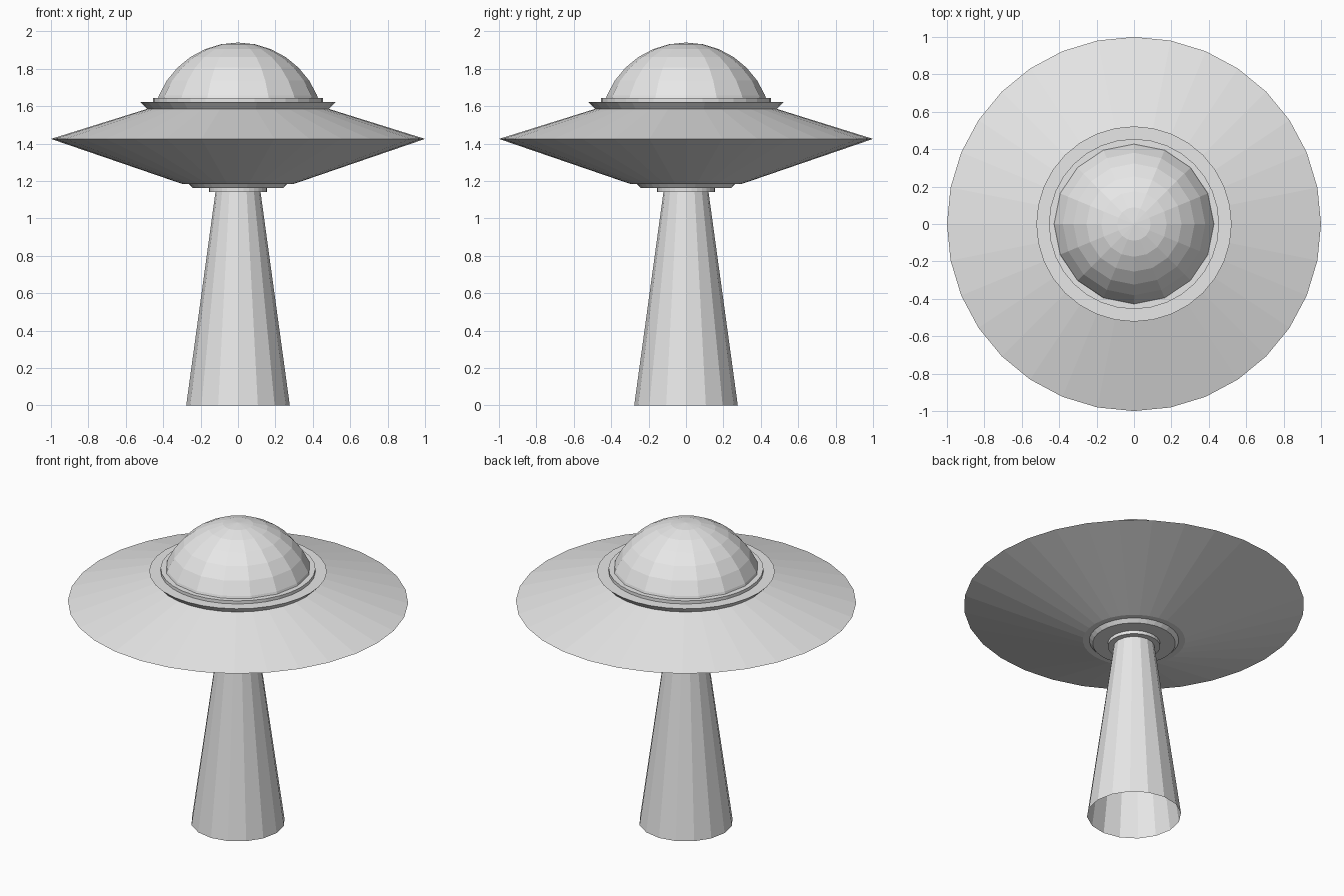
import bpy, bmesh
from math import sin, cos, pi

cube = bpy.data.objects.get("Cube")
if cube:
    bpy.data.objects.remove(cube, do_unlink=True)

grey = bpy.data.materials.new("light_grey")
grey.use_nodes = True
colour = (0.8, 0.8, 0.8, 1)
grey.diffuse_color = colour
grey.node_tree.nodes["Principled BSDF"].inputs["Base Color"].default_value = colour


def lathe(name, profile, sides):
    """Revolve (radius, height) points, listed from bottom to top, around z."""
    bm = bmesh.new()
    rings = []
    for r, z in profile:
        if r == 0:
            rings.append([bm.verts.new((0, 0, z))] * sides)
        else:
            rings.append([bm.verts.new((r * cos(2 * pi * i / sides),
                                        r * sin(2 * pi * i / sides), z))
                          for i in range(sides)])
    for low, high in zip(rings, rings[1:]):
        for i in range(sides):
            j = (i + 1) % sides
            corners = dict.fromkeys((low[i], low[j], high[j], high[i]))
            bm.faces.new(list(corners))
    mesh = bpy.data.meshes.new(name)
    bm.to_mesh(mesh)
    bm.free()
    mesh.materials.append(grey)
    obj = bpy.data.objects.new(name, mesh)
    bpy.context.collection.objects.link(obj)
    return obj


# Saucer hull
lathe("saucer_hull", [(0, 1.185), (0.3, 1.185), (1, 1.425), (0.487, 1.585), (0, 1.585)], 32)

# Flared flange and the thin seat ring under the dome
lathe("dome_flange", [(0, 1.575), (0.48, 1.58), (0.522, 1.623), (0, 1.623)], 32)
lathe("dome_seat", [(0, 1.61), (0.455, 1.61), (0.455, 1.643), (0, 1.643)], 32)

# Dome: upper half of a sphere, its lower rings sunk into the hull
R, rings = 0.458, 16
dome = [(R * sin(pi * k / rings), 1.482 + R * cos(pi * k / rings))
        for k in range(rings // 2, 0, -1)]
lathe("dome", dome + [(0, 1.482 + R)], 16)

# Stepped hatch below the hull
lathe("hatch_plate", [(0, 1.163), (0.243, 1.163), (0.265, 1.187), (0, 1.187)], 32)
lathe("hatch_collar", [(0, 1.142), (0.154, 1.142), (0.154, 1.165), (0, 1.165)], 32)

# Beam, open at the ground
lathe("beam", [(0.277, 0), (0.12, 1.145)], 16)
